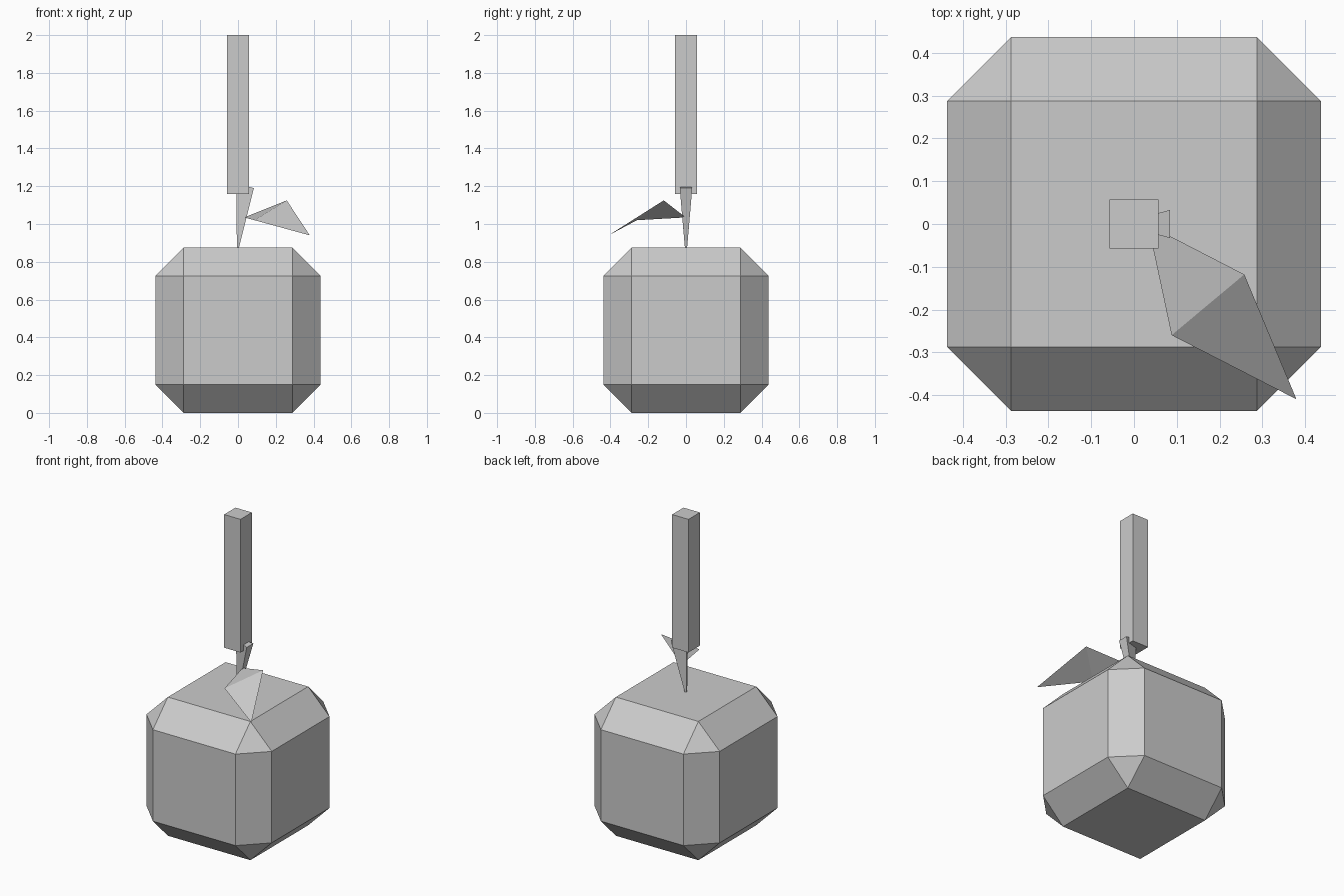
import bpy
import bmesh

if "Cube" in bpy.data.objects:
    bpy.data.objects.remove(bpy.data.objects["Cube"])

grey = bpy.data.materials.new("plain grey")
grey.diffuse_color = (0.6, 0.6, 0.6, 1)
grey.use_nodes = True
grey.node_tree.nodes["Principled BSDF"].inputs["Base Color"].default_value = grey.diffuse_color


def part(name, bm):
    """Turn a bmesh into a named flat-shaded object."""
    mesh = bpy.data.meshes.new(name)
    bm.to_mesh(mesh)
    bm.free()
    mesh.materials.append(grey)
    obj = bpy.data.objects.new(name, mesh)
    bpy.context.collection.objects.link(obj)
    return obj


def box(name, width, z0, z1, chamfer=0):
    bm = bmesh.new()
    bmesh.ops.create_cube(bm, size=1)
    bmesh.ops.scale(bm, vec=(width, width, z1 - z0), verts=bm.verts)
    bmesh.ops.translate(bm, vec=(0, 0, (z0 + z1) / 2), verts=bm.verts)
    if chamfer:
        bmesh.ops.bevel(bm, geom=bm.edges[:], offset=chamfer, segments=1,
                        affect='EDGES', offset_type='OFFSET')
    return part(name, bm)


# chamfered cube body and the square bar above it
box("body", 0.874, 0, 0.875, 0.149)
box("bar", 0.114, 1.16, 2.0)

# stem: tapered wedge, wide towards +x, leaning out of the bar
bm = bmesh.new()
rings = []
for xl, wl, zl, xr, wr, zr in [(-0.006, 0.003, 0.875, 0.005, 0.006, 0.875),
                               (-0.009, 0.007, 1.213, 0.084, 0.033, 1.19)]:
    rings.append([bm.verts.new(p) for p in
                  [(xl, -wl, zl), (xr, -wr, zr), (xr, wr, zr), (xl, wl, zl)]])
low, high = rings
bm.faces.new(low[::-1])
bm.faces.new(high)
for i in range(4):
    j = (i + 1) % 4
    bm.faces.new((low[i], low[j], high[j], high[i]))
part("stem", bm)

# leaf: thin sheet folded across its middle
bm = bmesh.new()
base, left, tip, right = [bm.verts.new(p) for p in
                          [(0.033, -0.002, 1.035), (0.088, -0.26, 1.02),
                           (0.38, -0.41, 0.94), (0.258, -0.118, 1.125)]]
bm.faces.new((base, left, right))
bm.faces.new((left, tip, right))
part("leaf", bm)
